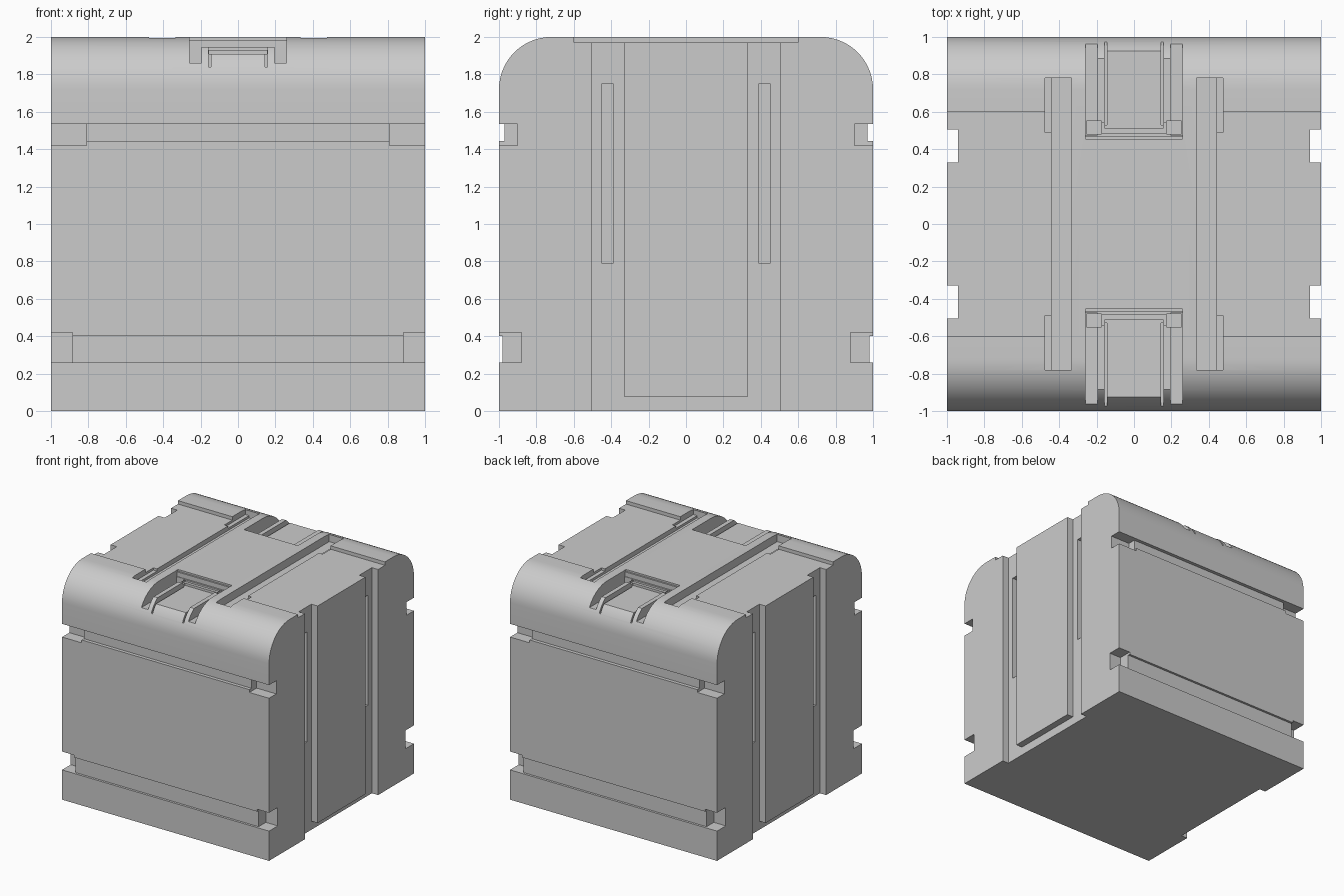
import bpy, bmesh, math

if "Cube" in bpy.data.objects:
    bpy.data.objects.remove(bpy.data.objects["Cube"])


def make_object(name, bm):
    bmesh.ops.recalc_face_normals(bm, faces=bm.faces[:])
    mesh = bpy.data.meshes.new(name)
    bm.to_mesh(mesh)
    bm.free()
    obj = bpy.data.objects.new(name, mesh)
    bpy.context.collection.objects.link(obj)
    return obj


def box(name, x0, x1, y0, y1, z0, z1):
    bm = bmesh.new()
    bmesh.ops.create_cube(bm, size=1)
    for v in bm.verts:
        v.co = ((x0 + x1) / 2 + v.co.x * (x1 - x0),
                (y0 + y1) / 2 + v.co.y * (y1 - y0),
                (z0 + z1) / 2 + v.co.z * (z1 - z0))
    return make_object(name, bm)


# Body: rounded-shoulder profile extruded along x
R, STEPS = 0.28, 14
arc = [(1 - R + R * math.cos(i * math.pi / 2 / STEPS),
        2 - R + R * math.sin(i * math.pi / 2 / STEPS)) for i in range(STEPS + 1)]
profile = [(-1, 0), (1, 0)] + arc + [(-y, z) for y, z in reversed(arc)]
bm = bmesh.new()
face = bm.faces.new([bm.verts.new((-1, y, z)) for y, z in profile])
ext = bmesh.ops.extrude_face_region(bm, geom=[face])
moved = [g for g in ext["geom"] if isinstance(g, bmesh.types.BMVert)]
bmesh.ops.translate(bm, vec=(2, 0, 0), verts=moved)
body = make_object("crate_body", bm)


def cut(x0, x1, y0, y1, z0, z1):
    cutter = box("cutter", x0, x1, y0, y1, z0, z1)
    cutter.hide_render = True
    mod = body.modifiers.new("cut", 'BOOLEAN')
    mod.operation = 'DIFFERENCE'
    mod.solver = 'EXACT'
    mod.object = cutter
    bpy.context.view_layer.objects.active = body
    bpy.ops.object.modifier_apply(modifier=mod.name)
    bpy.data.objects.remove(cutter, do_unlink=True)


def span(s, a, b):
    return (a, b) if s > 0 else (-b, -a)


# Sides: wide recess, deep vertical slots, lowered lid area, top grooves
for sx in (1, -1):
    cut(*span(sx, 0.94, 1.1), -0.505, 0.505, -0.1, 2.1)
    cut(*span(sx, 0.44, 1.1), -0.6, 0.6, 1.97, 2.1)
    cut(*span(sx, 0.335, 0.44), -0.78, 0.78, 1.93, 2.1)
    for sy in (1, -1):
        cut(*span(sx, 0.89, 1.1), *span(sy, 0.39, 0.45), 0.79, 1.75)
        cut(*span(sx, 0.43, 0.475), *span(sy, 0.49, 0.78), 1.95, 2.1)

# Front and back: horizontal grooves with deeper corner pockets
for sy in (1, -1):
    cut(-1.1, 1.1, *span(sy, 0.97, 1.1), 1.445, 1.535)
    cut(-1.1, 1.1, *span(sy, 0.98, 1.1), 0.26, 0.40)
    for sx in (1, -1):
        cut(*span(sx, 0.81, 1.1), *span(sy, 0.9, 1.1), 1.42, 1.535)
        cut(*span(sx, 0.885, 1.1), *span(sy, 0.88, 1.1), 0.26, 0.42)

# Latch recesses on the top edges
for sy in (1, -1):
    cut(-0.26, 0.26, *span(sy, 0.455, 0.475), 1.985, 2.1)
    cut(-0.26, 0.26, *span(sy, 0.47, 1.1), 1.945, 2.1)
    cut(-0.17, 0.17, *span(sy, 0.485, 0.54), 1.93, 2.1)
    cut(-0.155, 0.155, *span(sy, 0.51, 1.1), 1.91, 2.1)
    for sx in (1, -1):
        cut(*span(sx, 0.195, 0.26), *span(sy, 0.475, 1.1), 1.86, 2.1)
        cut(*span(sx, 0.145, 0.157), *span(sy, 0.53, 1.1), 1.84, 2.1)
        cut(*span(sx, 0.175, 0.255), *span(sy, 0.48, 0.55), 1.845, 2.1)

# Side panels standing in the recesses
for side, sx in (("right", 1), ("left", -1)):
    box(side + "_side_panel", *span(sx, 0.94, 1), -0.33, 0.33, 0.075, 1.97)

bpy.ops.object.select_all(action='DESELECT')
body.select_set(True)
bpy.context.view_layer.objects.active = body
bpy.ops.object.shade_smooth_by_angle(angle=math.radians(30))
